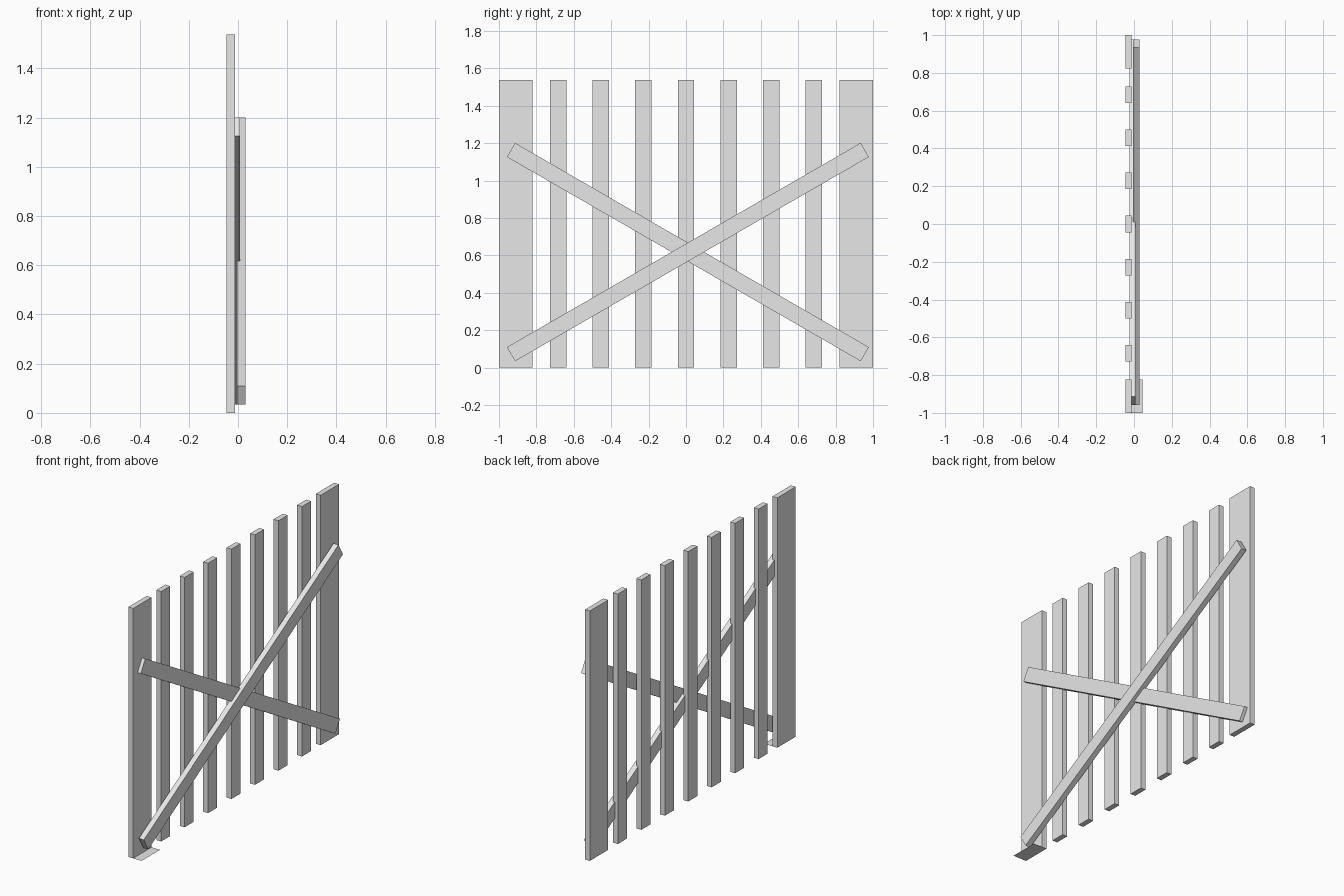
import bpy, math

if "Cube" in bpy.data.objects:
    bpy.data.objects.remove(bpy.data.objects["Cube"])

mat = bpy.data.materials.new("pale_grey")
mat.diffuse_color = (0.8, 0.8, 0.8, 1)
mat.use_nodes = True
mat.node_tree.nodes["Principled BSDF"].inputs["Base Color"].default_value = mat.diffuse_color


def box(name, x, y, z, rot=0.0):
    """Box from (min, max) ranges, turned about its centre on the x axis."""
    c = [(a + b) / 2 for a, b in (x, y, z)]
    h = [(b - a) / 2 for a, b in (x, y, z)]
    v = [(sx * h[0], sy * h[1], sz * h[2])
         for sx in (-1, 1) for sy in (-1, 1) for sz in (-1, 1)]
    f = [(0, 1, 3, 2), (4, 6, 7, 5), (0, 4, 5, 1),
         (2, 3, 7, 6), (0, 2, 6, 4), (1, 5, 7, 3)]
    return add(name, v, f, c, rot)


def add(name, v, f, loc=(0, 0, 0), rot=0.0):
    me = bpy.data.meshes.new(name)
    me.from_pydata(v, [], f)
    me.materials.append(mat)
    ob = bpy.data.objects.new(name, me)
    ob.location = loc
    ob.rotation_euler.x = rot
    bpy.context.collection.objects.link(ob)
    return ob


H = 1.537
PLANK_X = (-0.046, -0.013)

# Wide end posts
box("end_post_left", PLANK_X, (-1.0, -0.822), (0, H))
box("end_post_right", PLANK_X, (0.822, 1.0), (0, H))

# Narrow slats between them
for i in range(-3, 4):
    y = i * 0.228
    box(f"slat_{i + 4}", PLANK_X, (y - 0.044, y + 0.044), (0, H))

# Crossed diagonal braces
L, W, CY, CZ = 2.184, 0.087, 0.01, 0.6175
for name, x, a in (("brace_falling", (-0.025, 0.009), -30),
                   ("brace_rising", (-0.004, 0.030), 30)):
    box(name, x, (CY - L / 2, CY + L / 2), (CZ - W / 2, CZ + W / 2),
        math.radians(a))

# Flat foot flap at the base of the left post
add("foot_flap",
    [(-0.013, -1, 0), (-0.013, -0.822, 0), (0.045, -0.822, 0), (0.045, -1, 0)],
    [(0, 1, 2, 3)])
